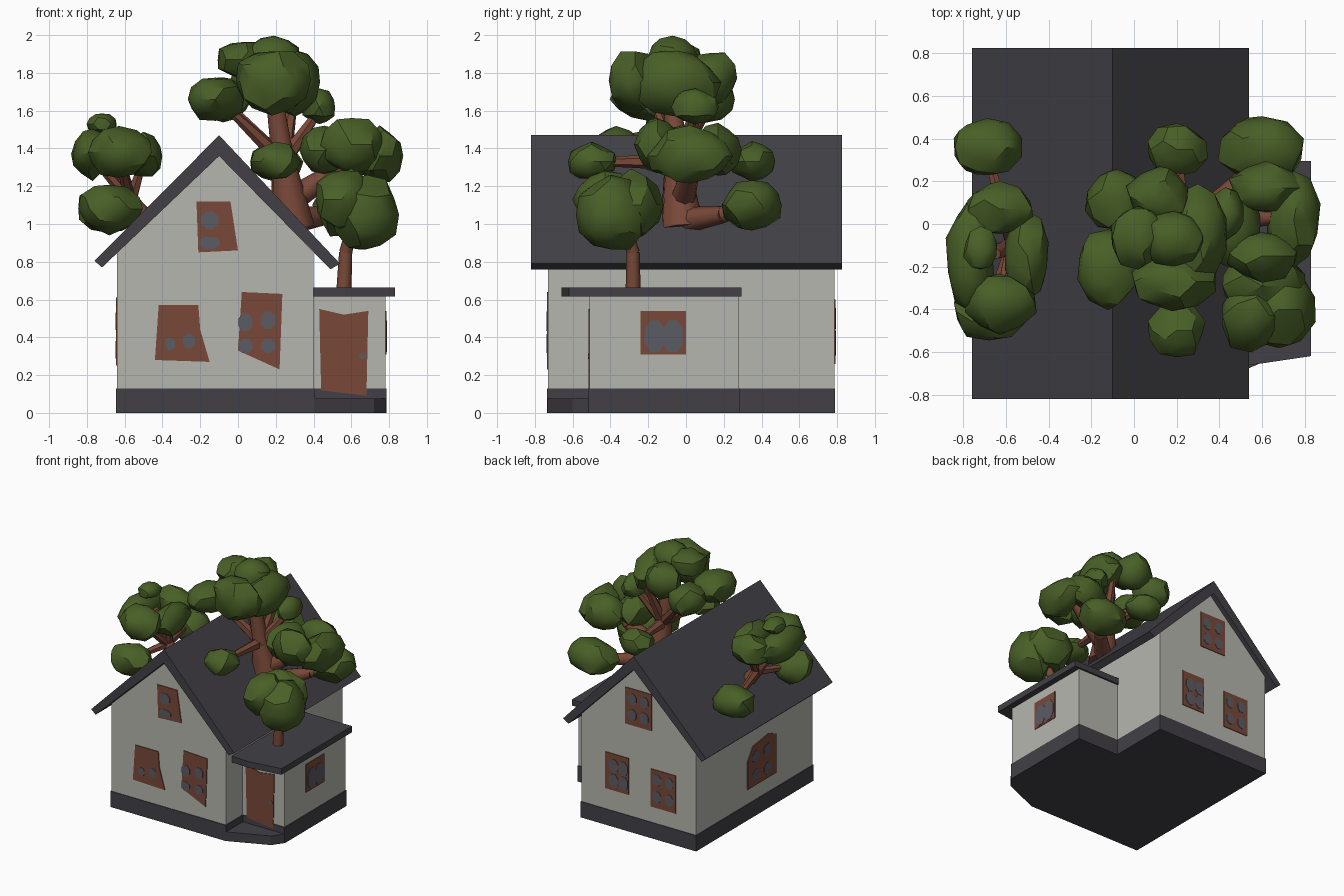
import bpy, bmesh, math, random
from mathutils import Vector

random.seed(4)


def material(name, rgb):
    m = bpy.data.materials.new(name)
    m.diffuse_color = (*rgb, 1)
    return m


WALL = material("pale plaster", (0.47, 0.47, 0.43))
SLATE = material("dark slate", (0.054, 0.051, 0.061))
WOOD = material("brown wood", (0.19, 0.066, 0.040))
GLASS = material("grey glass", (0.105, 0.105, 0.125))
LEAF = material("leaf green", (0.066, 0.115, 0.020))


def finish(name, bm, mat, smooth=None):
    bmesh.ops.recalc_face_normals(bm, faces=bm.faces)
    me = bpy.data.meshes.new(name)
    bm.to_mesh(me)
    bm.free()
    me.materials.append(mat)
    if smooth:
        me.shade_smooth()
        me.set_sharp_from_angle(angle=math.radians(smooth))
    ob = bpy.data.objects.new(name, me)
    bpy.context.collection.objects.link(ob)
    return ob


def prism(name, pts, axis, lo, hi, mat):
    """Extrude a 2D outline along an axis from lo to hi."""
    place = {"x": lambda a, b, t: (t, a, b),
             "y": lambda a, b, t: (a, t, b),
             "z": lambda a, b, t: (a, b, t)}[axis]
    bm = bmesh.new()
    low = [bm.verts.new(place(a, b, lo)) for a, b in pts]
    top = [bm.verts.new(place(a, b, hi)) for a, b in pts]
    bm.faces.new(low)
    bm.faces.new(top)
    n = len(pts)
    for i in range(n):
        j = (i + 1) % n
        bm.faces.new((low[i], low[j], top[j], top[i]))
    return finish(name, bm, mat)


def rect(a0, a1, b0, b1):
    return [(a0, b0), (a1, b0), (a1, b1), (a0, b1)]


def window(name, frame, panes, axis, at, out):
    """Thin wooden plate with rounded panes (a, b, radius a, radius b)."""
    prism(name + "_frame", frame, axis, at - out * 0.002, at + out * 0.006, WOOD)
    for i, (a, b, ra, rb) in enumerate(panes):
        ring = [(a + ra * math.cos(t), b + rb * math.sin(t))
                for t in (math.pi * (k + 0.5) / 4 for k in range(8))]
        prism(f"{name}_pane_{i + 1}", ring, axis, at + out * 0.001, at + out * 0.009, GLASS)


def grid(a, b, da, db, ra, rb):
    return [(a + i * da, b + j * db, ra, rb) for i in (-1, 1) for j in (-1, 1)]


def limb(name, path, radii, sides=8):
    """Tapered branch through a list of points."""
    bm = bmesh.new()
    for p, q, r0, r1 in zip(path, path[1:], radii, radii[1:]):
        p, q = Vector(p), Vector(q)
        d = q - p
        mat = d.to_track_quat("Z", "Y").to_matrix().to_4x4()
        mat.translation = (p + q) / 2
        bmesh.ops.create_cone(bm, cap_ends=True, segments=sides, radius1=r0,
                              radius2=r1, depth=d.length, matrix=mat)
    return finish(name, bm, WOOD, 50)


def foliage(name, blobs):
    """Lumpy crown: jittered low-poly ellipsoids (centre, radii)."""
    bm = bmesh.new()
    for c, r in blobs:
        new = bmesh.ops.create_icosphere(bm, subdivisions=2, radius=1)["verts"]
        for v in new:
            k = random.uniform(0.9, 1.1)
            v.co = Vector([c[i] + v.co[i] * r[i] * k for i in range(3)])
    return finish(name, bm, LEAF, 32)


# House body, plinth and porch step
prism("house_walls", [(-0.64, 0.05), (0.40, 0.05), (0.40, 0.85), (-0.1, 1.365), (-0.64, 0.85)],
      "y", -0.73, 0.785, WALL)
prism("annex_walls", rect(0.38, 0.78, -0.51, 0.28), "z", 0.05, 0.63, WALL)
prism("plinth", [(-0.645, -0.735), (0.405, -0.735), (0.405, -0.515), (0.785, -0.515),
                 (0.785, 0.285), (0.405, 0.285), (0.405, 0.79), (-0.645, 0.79)],
      "z", 0, 0.13, SLATE)
prism("porch_step", [(0.40, -0.735), (0.72, -0.60), (0.785, -0.51), (0.40, -0.51)],
      "z", 0, 0.075, SLATE)

# Roofs
prism("gable_roof", [(-0.76, 0.805), (-0.1, 1.47), (0.54, 0.79), (0.49, 0.76),
                     (-0.1, 1.36), (-0.72, 0.77)], "y", -0.82, 0.825, SLATE)
prism("annex_roof", [(0.39, -0.65), (0.56, -0.66), (0.83, -0.62), (0.83, 0.295), (0.39, 0.295)],
      "z", 0.615, 0.665, SLATE)

# Front openings
F = -0.73
window("front_left_window", [(-0.44, 0.28), (-0.15, 0.27), (-0.20, 0.44), (-0.21, 0.57), (-0.42, 0.57)],
       [(-0.36, 0.365, 0.03, 0.035), (-0.26, 0.38, 0.035, 0.04)], "y", F, -1)
window("front_right_window", [(0, 0.33), (0.22, 0.23), (0.235, 0.63), (0.02, 0.64)],
       [(0.04, 0.48, 0.04, 0.05), (0.16, 0.49, 0.04, 0.05),
        (0.04, 0.355, 0.04, 0.04), (0.16, 0.355, 0.04, 0.04)], "y", F, -1)
window("front_attic_window", [(-0.21, 0.85), (0, 0.86), (-0.04, 1.12), (-0.22, 1.12)],
       [(-0.15, 1.02, 0.05, 0.05), (-0.15, 0.90, 0.06, 0.035)], "y", F, -1)
window("door", [(0.44, 0.12), (0.68, 0.09), (0.69, 0.54), (0.56, 0.52), (0.43, 0.55)],
       [(0.66, 0.30, 0.02, 0.015)], "y", -0.51, -1)

# Back openings
B = 0.785
window("back_attic_window", rect(-0.24, 0, 0.88, 1.18), grid(-0.12, 1.03, 0.055, 0.065, 0.04, 0.05), "y", B, 1)
window("back_left_window", rect(-0.46, -0.23, 0.26, 0.57), grid(-0.345, 0.42, 0.055, 0.07, 0.04, 0.05), "y", B, 1)
window("back_right_window", rect(-0.03, 0.18, 0.30, 0.60), grid(0.06, 0.44, 0.045, 0.06, 0.045, 0.06), "y", B, 1)

# Side openings
window("left_window", [(-0.25, 0.25), (0.12, 0.25), (0.12, 0.48), (0.05, 0.58), (-0.16, 0.61), (-0.25, 0.57)],
       grid(-0.06, 0.41, 0.075, 0.075, 0.05, 0.05), "x", -0.64, -1)
window("annex_window", rect(-0.24, 0, 0.31, 0.54),
       [(-0.165, 0.405, 0.06, 0.09), (-0.07, 0.405, 0.06, 0.09)], "x", 0.78, 1)

# Large tree through the right roof slope
fork = (0.24, -0.05, 1.33)
limb("main_trunk", [(0.29, -0.02, 0.98), fork, (0.17, -0.08, 1.82)], [0.12, 0.065, 0.04])
for i, tip in enumerate([(-0.06, -0.16, 1.62), (-0.04, 0.12, 1.62), (0.43, 0.05, 1.6),
                         (0.2, -0.48, 1.33), (0.2, 0.34, 1.33), (0.3, 0.12, 1.72)]):
    limb(f"main_branch_{i + 1}", [fork, tip], [0.045, 0.022], 6)
limb("right_branch", [(0.27, -0.02, 1.12), (0.5, 0.02, 1.27), (0.66, 0.03, 1.42)], [0.07, 0.05, 0.03])
limb("back_branch", [(0.3, 0, 1.02), (0.5, 0.2, 1.05), (0.6, 0.34, 1.1)], [0.07, 0.045, 0.025])

foliage("top_crown", [
    ((-0.12, -0.20, 1.66), (0.15, 0.19, 0.12)), ((-0.08, 0.11, 1.66), (0.15, 0.15, 0.12)),
    ((0.12, 0.13, 1.77), (0.15, 0.14, 0.15)), ((0.30, -0.05, 1.75), (0.13, 0.23, 0.17)),
    ((0.18, -0.27, 1.76), (0.20, 0.14, 0.17)), ((0.19, -0.07, 1.89), (0.15, 0.13, 0.10)),
    ((0.02, -0.06, 1.87), (0.13, 0.15, 0.10)), ((0.43, 0.05, 1.62), (0.09, 0.12, 0.09))])
foliage("small_crowns", [((0.20, -0.50, 1.33), (0.13, 0.13, 0.10)),
                         ((0.20, 0.35, 1.33), (0.14, 0.12, 0.10))])
foliage("right_crown", [
    ((0.46, -0.02, 1.39), (0.13, 0.18, 0.13)), ((0.62, 0.17, 1.39), (0.17, 0.12, 0.14)),
    ((0.75, 0.02, 1.36), (0.12, 0.22, 0.15)), ((0.60, -0.15, 1.42), (0.17, 0.12, 0.15))])
foliage("back_right_crown", [((0.60, 0.35, 1.10), (0.20, 0.16, 0.14))])

# Small tree over the annex
limb("annex_trunk", [(0.56, -0.28, 0.64), (0.57, -0.28, 0.85), (0.62, -0.34, 1.05)], [0.04, 0.035, 0.025])
foliage("annex_crown", [
    ((0.60, -0.29, 1.10), (0.20, 0.16, 0.18)), ((0.68, -0.40, 1.05), (0.18, 0.19, 0.20)),
    ((0.55, -0.43, 1.13), (0.15, 0.17, 0.16))])

# Tree on the left roof slope
split = (-0.57, -0.10, 1.12)
limb("left_trunk", [(-0.46, -0.08, 0.98), split, (-0.65, -0.14, 1.4)], [0.06, 0.045, 0.025])
for i, tip in enumerate([(-0.69, 0.34, 1.08), (-0.68, -0.38, 1.08), (-0.77, -0.15, 1.36),
                         (-0.63, -0.35, 1.36), (-0.63, 0.08, 1.36), (-0.5, -0.15, 1.34)]):
    limb(f"left_branch_{i + 1}", [split, tip], [0.035, 0.02], 6)
foliage("left_crown", [
    ((-0.77, -0.15, 1.37), (0.11, 0.25, 0.13)), ((-0.50, -0.15, 1.36), (0.10, 0.20, 0.12)),
    ((-0.63, 0.07, 1.38), (0.16, 0.13, 0.12)), ((-0.63, -0.37, 1.38), (0.17, 0.14, 0.13)),
    ((-0.72, -0.12, 1.53), (0.08, 0.10, 0.06))])
foliage("left_low_crowns", [((-0.69, 0.36, 1.08), (0.17, 0.14, 0.13)),
                            ((-0.68, -0.41, 1.08), (0.17, 0.14, 0.13))])
